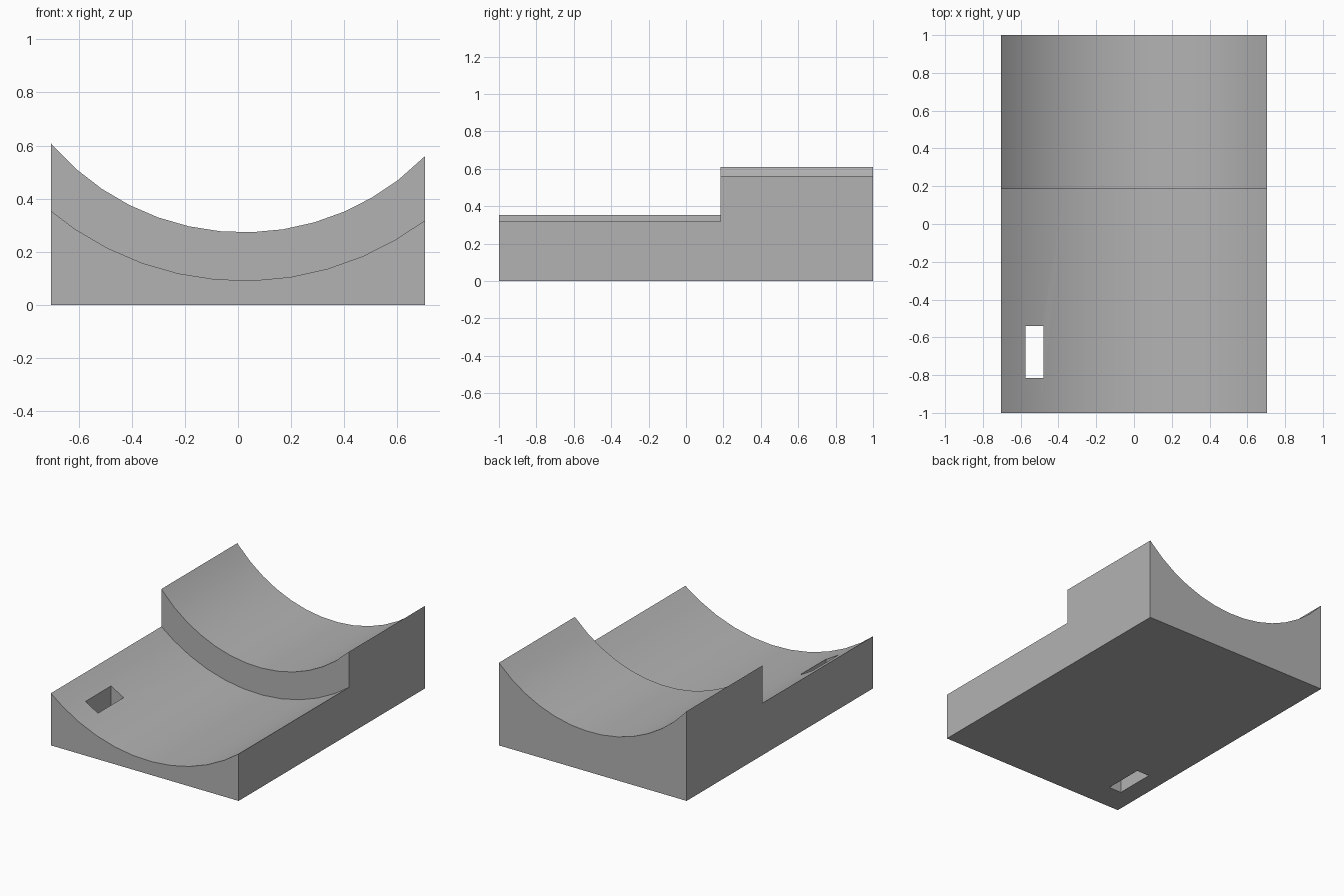
import bpy
import bmesh
from math import sin, cos, asin

old = bpy.data.objects.get("Cube")
if old:
    bpy.data.objects.remove(old, do_unlink=True)

HALF = 0.705               # half width of the block
CX, CZ = 0.022, 1.228      # shared axis of both hollows
STEP = 0.125               # angle of one arc segment

grey = bpy.data.materials.new("plain grey")
grey.use_nodes = True
colour = (0.45, 0.45, 0.45, 1)
grey.diffuse_color = colour
grey.node_tree.nodes["Principled BSDF"].inputs["Base Color"].default_value = colour


def arc(radius):
    """Hollow top edge from the right side to the left side."""
    first, last = (asin((x - CX) / radius) for x in (-HALF, HALF))
    inner = [0.03 + i * STEP for i in range(-8, 8)]
    angles = [first] + [a for a in inner if first + 0.02 < a < last - 0.02] + [last]
    return [(CX + radius * sin(a), CZ - radius * cos(a)) for a in angles]


def prism(bm, profile, y0, y1):
    """Extrude an x-z outline along y."""
    face = bm.faces.new([bm.verts.new((x, y0, z)) for x, z in profile])
    moved = bmesh.ops.extrude_face_region(bm, geom=[face])["geom"]
    bmesh.ops.translate(bm, vec=(0, y1 - y0, 0),
                        verts=[v for v in moved if isinstance(v, bmesh.types.BMVert)])
    bmesh.ops.recalc_face_normals(bm, faces=bm.faces)


def make_object(name, bm):
    mesh = bpy.data.meshes.new(name)
    bm.to_mesh(mesh)
    bm.free()
    mesh.materials.append(grey)
    obj = bpy.data.objects.new(name, mesh)
    bpy.context.collection.objects.link(obj)
    return obj


def cradle(name, radius, y0, y1):
    bm = bmesh.new()
    prism(bm, [(HALF, 0), (-HALF, 0)] + arc(radius), y0, y1)
    return make_object(name, bm)


def cut(obj, tool, operation):
    mod = obj.modifiers.new(operation.lower(), "BOOLEAN")
    mod.operation = operation
    mod.solver = "EXACT"
    mod.object = tool
    bpy.context.view_layer.objects.active = obj
    bpy.ops.object.modifier_apply(modifier=mod.name)
    bpy.data.objects.remove(tool, do_unlink=True)


# Low front and raised back, joined into one solid
body = cradle("cradle_block", 1.137, -1, 1)
cut(body, cradle("raised_back", 0.955, 0.185, 1), "UNION")

# Slot right through the low front
bm = bmesh.new()
prism(bm, [(-0.575, -0.1), (-0.48, -0.1), (-0.48, 0.6), (-0.575, 0.6)], -0.815, -0.54)
slot = make_object("slot_cutter", bm)
slot.hide_render = True
cut(body, slot, "DIFFERENCE")

# Smooth hollows with crisp edges
bpy.ops.object.select_all(action="DESELECT")
body.select_set(True)
bpy.context.view_layer.objects.active = body
bpy.ops.object.shade_smooth_by_angle(angle=0.5)
